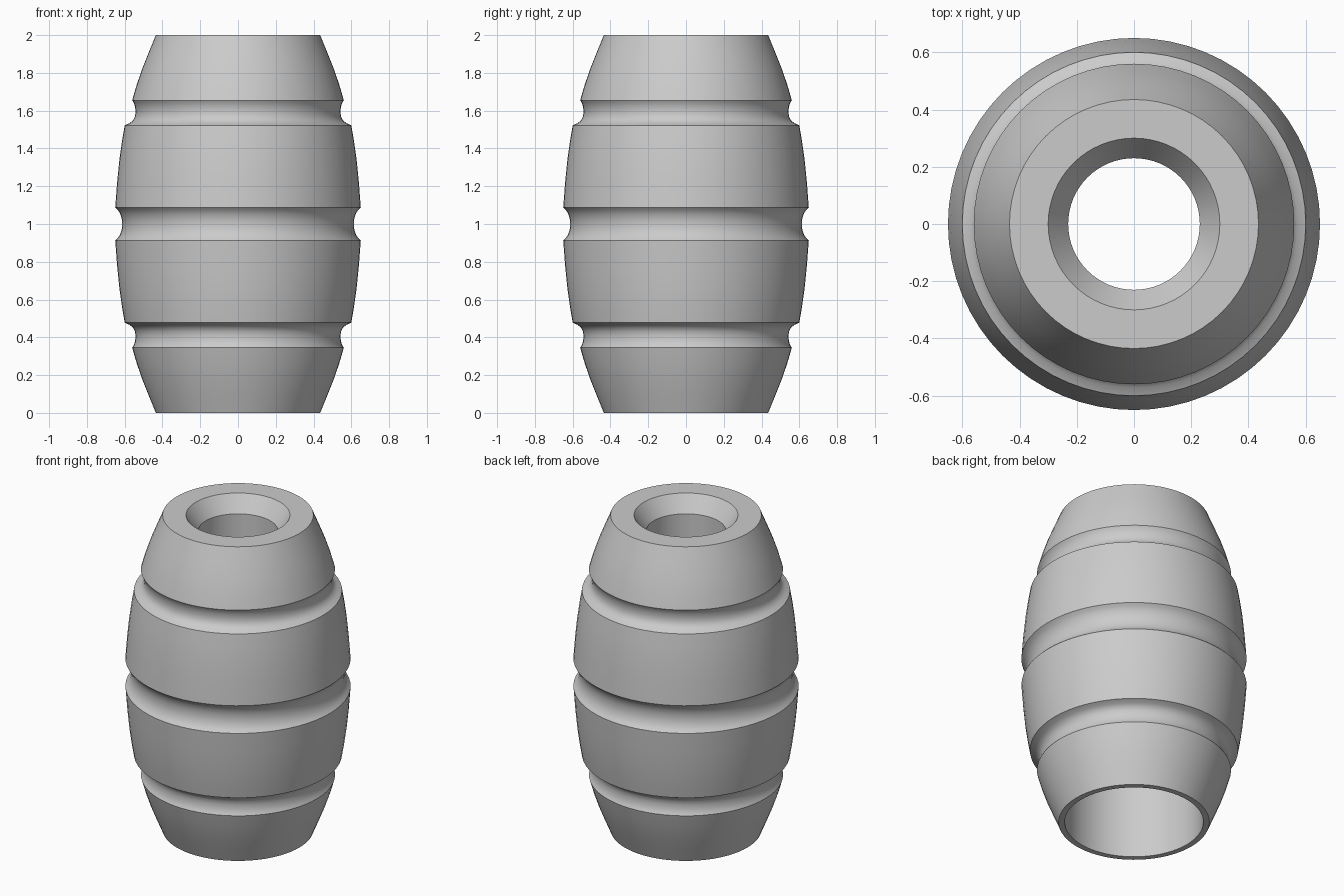
import bpy, bmesh, math

if "Cube" in bpy.data.objects:
    bpy.data.objects.remove(bpy.data.objects["Cube"])

SEGMENTS = 64

grey = bpy.data.materials.new("mid grey")
grey.diffuse_color = (0.6, 0.6, 0.6, 1.0)
grey.use_nodes = True
grey.node_tree.nodes["Principled BSDF"].inputs["Base Color"].default_value = grey.diffuse_color


def lathe(name, profile, material):
    """Spin a closed (radius, height) profile around z."""
    bm = bmesh.new()
    rings = []
    for r, z in profile:
        rings.append([bm.verts.new((r * math.cos(math.tau * i / SEGMENTS),
                                    r * math.sin(math.tau * i / SEGMENTS), z))
                      for i in range(SEGMENTS)])
    for k, lower in enumerate(rings):
        upper = rings[(k + 1) % len(rings)]
        for i in range(SEGMENTS):
            j = (i + 1) % SEGMENTS
            bm.faces.new((lower[i], lower[j], upper[j], upper[i]))
    bmesh.ops.recalc_face_normals(bm, faces=bm.faces)
    mesh = bpy.data.meshes.new(name)
    bm.to_mesh(mesh)
    bm.free()
    mesh.materials.append(material)
    obj = bpy.data.objects.new(name, mesh)
    bpy.context.collection.objects.link(obj)
    bpy.context.view_layer.objects.active = obj
    obj.select_set(True)
    bpy.ops.object.shade_smooth_by_angle(angle=math.radians(28))
    return obj


# Lower half of the bulging outside, with a narrow groove and half the waist groove
lower_half = [
    (0.435, 0.0), (0.472, 0.09), (0.508, 0.18), (0.537, 0.265), (0.56, 0.345),
    (0.551, 0.36), (0.545, 0.38), (0.542, 0.405), (0.545, 0.43),
    (0.555, 0.45), (0.572, 0.465), (0.60, 0.478),
    (0.614, 0.56), (0.628, 0.66), (0.64, 0.78), (0.65, 0.912),
    (0.635, 0.927), (0.624, 0.945), (0.617, 0.965), (0.613, 0.985),
]
upper_half = [(r, 2.0 - z) for r, z in reversed(lower_half)]

# Countersunk top hole opening into a wider bore from below
bore = [(0.30, 2.0), (0.23, 1.9), (0.23, 1.75), (0.40, 1.75), (0.40, 0.0)]

lathe("grooved_barrel", lower_half + upper_half + bore, grey)
